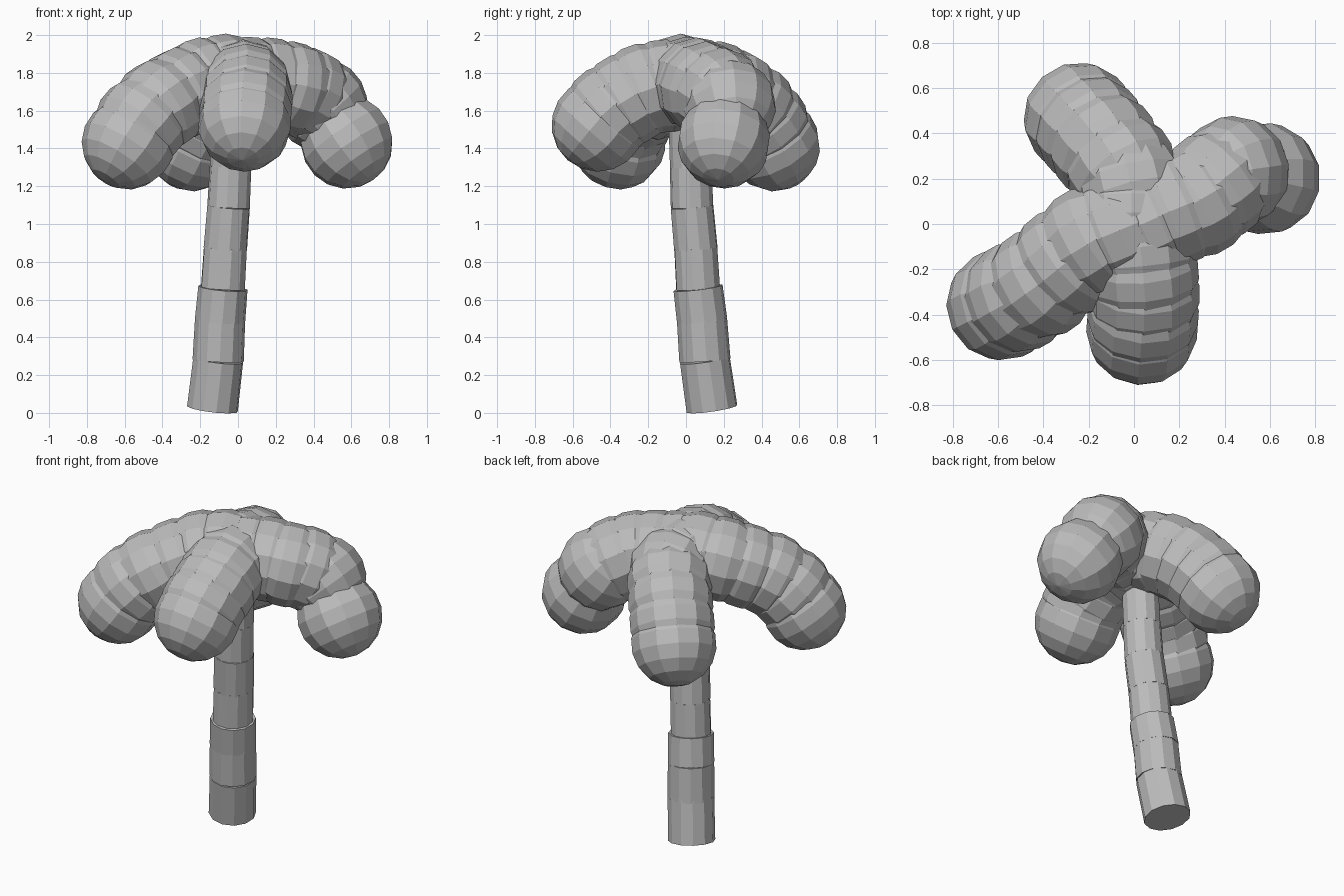
import bpy, bmesh
from mathutils import Vector, Matrix

cube = bpy.data.objects.get("Cube")
if cube:
    bpy.data.objects.remove(cube)

GREY = (0.5, 0.5, 0.5, 1)
mat = bpy.data.materials.new("plain grey")
mat.use_nodes = True
mat.diffuse_color = GREY
mat.node_tree.nodes["Principled BSDF"].inputs["Base Color"].default_value = GREY


def aligned(pos, axis):
    return Matrix.Translation(pos) @ axis.to_track_quat('Z', 'Y').to_matrix().to_4x4()


def finish(name, bm):
    mesh = bpy.data.meshes.new(name)
    bm.to_mesh(mesh)
    bm.free()
    mesh.materials.append(mat)
    bpy.context.collection.objects.link(bpy.data.objects.new(name, mesh))


# Leaning trunk of short overlapping cylinders: joint positions and radii
joints = [Vector(p) for p in [
    (-.135, .137, .024), (-.105, .10, .28), (-.095, .085, .49), (-.08, .064, .66),
    (-.067, .052, .87), (-.05, .032, 1.09), (-.04, .025, 1.3), (-.03, .01, 1.7)]]
radii = [.137, .136, .134, .119, .117, .113, .11]
bm = bmesh.new()
for a, b, r in zip(joints, joints[1:], radii):
    axis = b - a
    bmesh.ops.create_cone(bm, cap_ends=True, segments=12, radius1=r, radius2=r * .98,
                          depth=axis.length + .004, matrix=aligned((a + b) / 2, axis))
finish("trunk", bm)

# Drooping branches of overlapping beads, each bead turned along its branch
branches = {
    "front_branch": [(.02, -.02, 1.73), (.03, -.12, 1.73), (.04, -.22, 1.71),
                     (.045, -.31, 1.66), (.04, -.4, 1.6), (.035, -.465, 1.525)],
    "right_branch": [(-.07, -.03, 1.76), (-.19, -.08, 1.74), (-.3, -.17, 1.69),
                     (-.41, -.26, 1.63), (-.51, -.32, 1.54), (-.58, -.355, 1.43)],
    "left_branch": [(.06, .01, 1.745), (.17, .06, 1.74), (.28, .1, 1.72),
                    (.36, .17, 1.69), (.44, .23, 1.63), (.575, .2, 1.435)],
    "back_branch": [(-.01, .05, 1.74), (-.01, .16, 1.72), (-.06, .25, 1.68),
                    (-.13, .34, 1.61), (-.19, .41, 1.52), (-.24, .465, 1.42)],
}
for name, path in branches.items():
    bm = bmesh.new()
    pts = [Vector(p) for p in path]
    for i, p in enumerate(pts):
        axis = pts[min(i + 1, len(pts) - 1)] - pts[max(i - 1, 0)]
        bmesh.ops.create_uvsphere(bm, u_segments=12, v_segments=9, radius=.248,
                                  matrix=aligned(p, axis))
    finish(name, bm)
